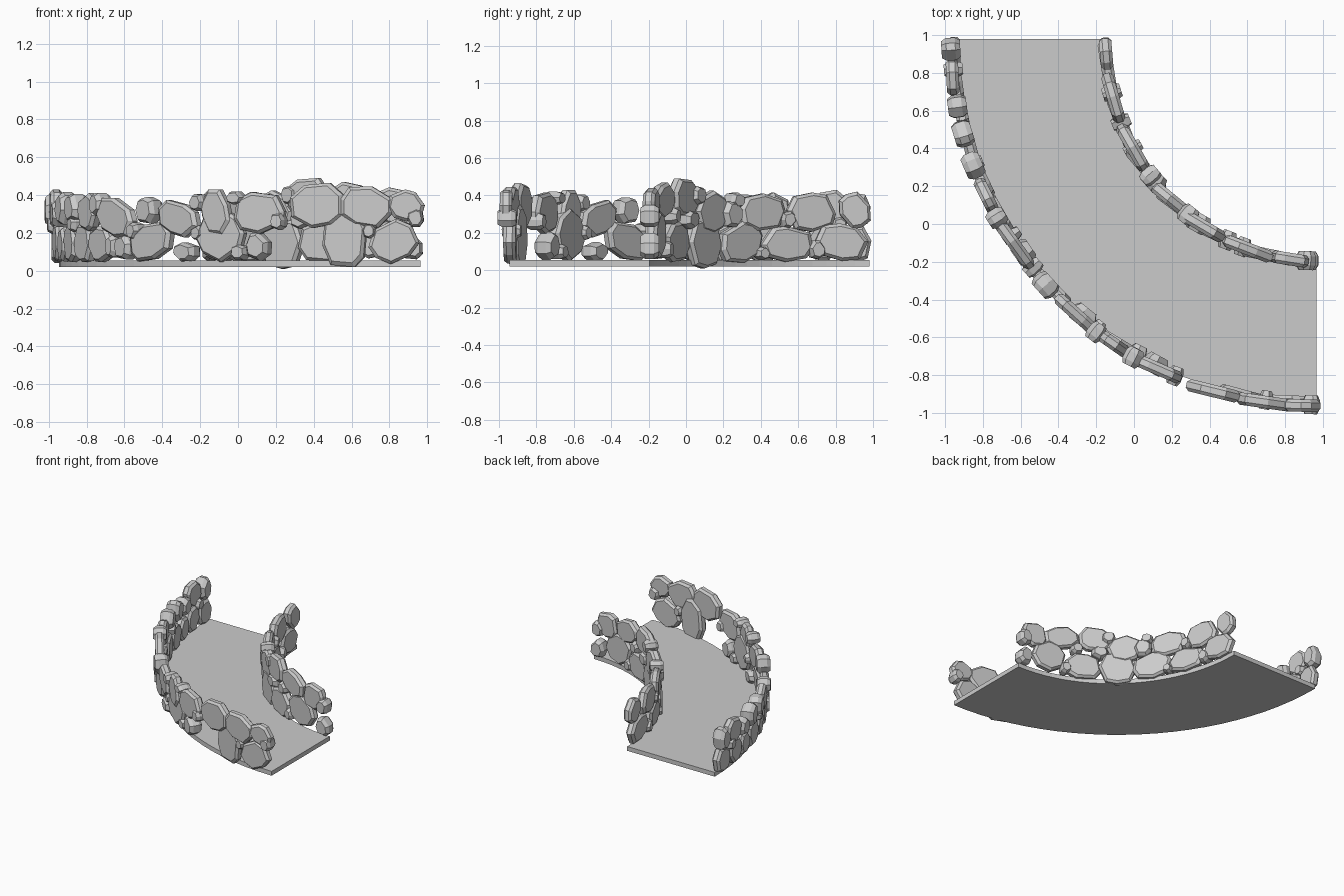
import bpy, bmesh, math, random
from mathutils import Vector, Matrix

if "Cube" in bpy.data.objects:
    bpy.data.objects.remove(bpy.data.objects["Cube"])

random.seed(4)
CX, CY = 0.965, 0.98              # centre of the bend
R_OUT, R_IN = 1.91, (1.12, 1.175)  # bend radii (inner one slightly elliptic)


def bend(deg, ra, rb):
    t = math.radians(deg)
    return Vector((CX - ra * math.cos(t), CY - rb * math.sin(t), 0))


def add_object(name, bm):
    bmesh.ops.recalc_face_normals(bm, faces=bm.faces)
    me = bpy.data.meshes.new(name)
    bm.to_mesh(me)
    bm.free()
    ob = bpy.data.objects.new(name, me)
    bpy.context.collection.objects.link(ob)


# curved floor slab
bm = bmesh.new()
N = 24
rings = []
for i in range(N + 1):
    a = 90 * i / N
    o, n = bend(a, R_OUT, 1.925), bend(a, *R_IN)
    rings.append([bm.verts.new((p.x, p.y, z)) for p, z in
                  ((o, 0.02), (n, 0.02), (n, 0.055), (o, 0.055))])
for p, q in zip(rings, rings[1:]):
    for k in range(4):
        bm.faces.new((p[k], p[(k + 1) % 4], q[(k + 1) % 4], q[k]))
bm.faces.new(rings[0])
bm.faces.new(rings[-1])
add_object("floor_slab", bm)


def stone(bm, pos, out, w, h, t, tilt):
    """Flat, chamfered, irregular slab of rock facing the direction out."""
    out = out.normalized()
    side = Vector((0, 0, 1)).cross(out)
    n = 8 if w > 0.16 else 7
    ph = random.uniform(0, 6.28)
    pts = []
    for k in range(n):
        a = ph + 2 * math.pi * (k + random.uniform(-0.22, 0.22)) / n
        c, s = math.cos(a), math.sin(a)
        r = (abs(c) ** 2.6 + abs(s) ** 2.6) ** (-1 / 2.6)
        pts.append((r * c, r * s))
    # rotate in the face plane, then rescale to the wanted width and height
    tr = math.radians(tilt)
    pts = [(x * w, y * h) for x, y in pts]
    pts = [(x * math.cos(tr) - y * math.sin(tr), x * math.sin(tr) + y * math.cos(tr))
           for x, y in pts]
    x0, x1 = min(p[0] for p in pts), max(p[0] for p in pts)
    y0, y1 = min(p[1] for p in pts), max(p[1] for p in pts)
    pts = [(((x - x0) / (x1 - x0) - .5) * w, ((y - y0) / (y1 - y0) - .5) * h) for x, y in pts]
    ch = min(0.016, 0.13 * min(w, h))
    k = 1 - 2 * ch / min(w, h)
    loops = []
    for s, d in ((k, -.5), (1, -.24), (1, .24), (k, .5)):
        loops.append([bm.verts.new(pos + side * x * s + Vector((0, 0, y * s)) + out * d * t)
                      for x, y in pts])
    for p, q in zip(loops, loops[1:]):
        for j in range(n):
            bm.faces.new((p[j], p[(j + 1) % n], q[(j + 1) % n], q[j]))
    bm.faces.new(loops[0])
    bm.faces.new(loops[-1])


def wall(name, stones, ra, rb, lean=0.0):
    bm = bmesh.new()
    for deg, z, w, h, tilt in stones:
        t = 0.1 if w < 0.15 else 0.066
        shift = lean * (z - 0.15)
        p = bend(deg, ra + shift, rb + shift)
        out = p - Vector((CX, CY, 0))
        # small twist so neighbouring rocks do not line up perfectly
        out = Matrix.Rotation(random.uniform(-0.06, 0.06), 3, 'Z') @ out
        stone(bm, p + Vector((0, 0, z)), out, w, h, t, tilt)
    add_object(name, bm)


# each stone: bend angle, height of centre, width, height, tilt
outer_lower = [
    (2.2, .14, .17, .2, 0), (7.4, .15, .18, .2, 10), (12.2, .14, .16, .18, 0),
    (17.3, .15, .2, .21, 15), (23, .145, .2, .2, -10), (29, .14, .24, .19, 0),
    (36, .125, .13, .13, 0), (42.5, .155, .31, .21, 25), (49.8, .1, .14, .1, 0),
    (56.8, .19, .3, .29, 35), (63.6, .13, .13, .15, 0), (78, .185, .24, .33, 0),
    (85.8, .155, .27, .24, 35)]
outer_upper = [
    (1.6, .32, .12, .18, 0), (6, .33, .19, .2, -10), (10.6, .3, .12, .14, 0),
    (15, .33, .14, .17, 0), (20.2, .33, .14, .15, 20), (25.4, .31, .2, .2, 20),
    (33.8, .28, .33, .21, -20), (42.2, .32, .14, .14, 0), (48.8, .275, .28, .2, -30),
    (56.2, .31, .19, .24, 30), (64, .305, .29, .22, 0), (73.6, .345, .29, .24, 10),
    (81.6, .335, .28, .22, -15), (87.7, .345, .2, .17, -15)]
outer_small = [
    (4.8, .24, .08, .09, 0), (20, .25, .08, .09, 0), (29.2, .35, .1, .12, 0),
    (32.8, .13, .07, .12, 0), (38.8, .21, .08, .09, 0), (53, .36, .09, .09, 0),
    (60.3, .1, .09, .08, 0), (67.2, .26, .08, .09, 0), (60, .385, .1, .07, 0),
    (89.2, .28, .09, .1, 0), (52.8, .2, .07, .08, 0), (82, .21, .07, .08, 0)]
inner_lower = [
    (7.4, .15, .29, .2, 10), (22.2, .14, .3, .19, 0), (36, .15, .29, .22, -20),
    (49.3, .145, .28, .27, 0), (62.5, .15, .28, .21, 0), (76.5, .19, .28, .25, -35),
    (87.5, .13, .12, .14, 15)]
inner_upper = [
    (3.8, .32, .17, .2, -25), (15.4, .31, .27, .21, 0), (29.4, .31, .28, .2, 0),
    (39.5, .3, .13, .14, 0), (46.5, .31, .27, .23, -20), (58, .39, .24, .2, 10),
    (71, .37, .28, .2, -20), (82.8, .34, .2, .2, 10)]
inner_small = [
    (14, .11, .09, .1, 0), (22, .27, .08, .09, 0), (38, .375, .09, .08, 0),
    (29.5, .09, .07, .07, 0), (52.5, .4, .1, .1, 0), (56, .27, .12, .1, 0),
    (65, .29, .09, .09, 0), (69.5, .11, .08, .09, 0), (87.3, .29, .1, .12, 0)]

# outer wall leans slightly outwards
for part, rocks in (("lower", outer_lower), ("upper", outer_upper), ("small", outer_small)):
    wall("outer_wall_%s_stones" % part, rocks, 1.92, 1.925, 0.09)
# inner wall
for part, rocks in (("lower", inner_lower), ("upper", inner_upper), ("small", inner_small)):
    wall("inner_wall_%s_stones" % part, rocks, 1.115, 1.175)
